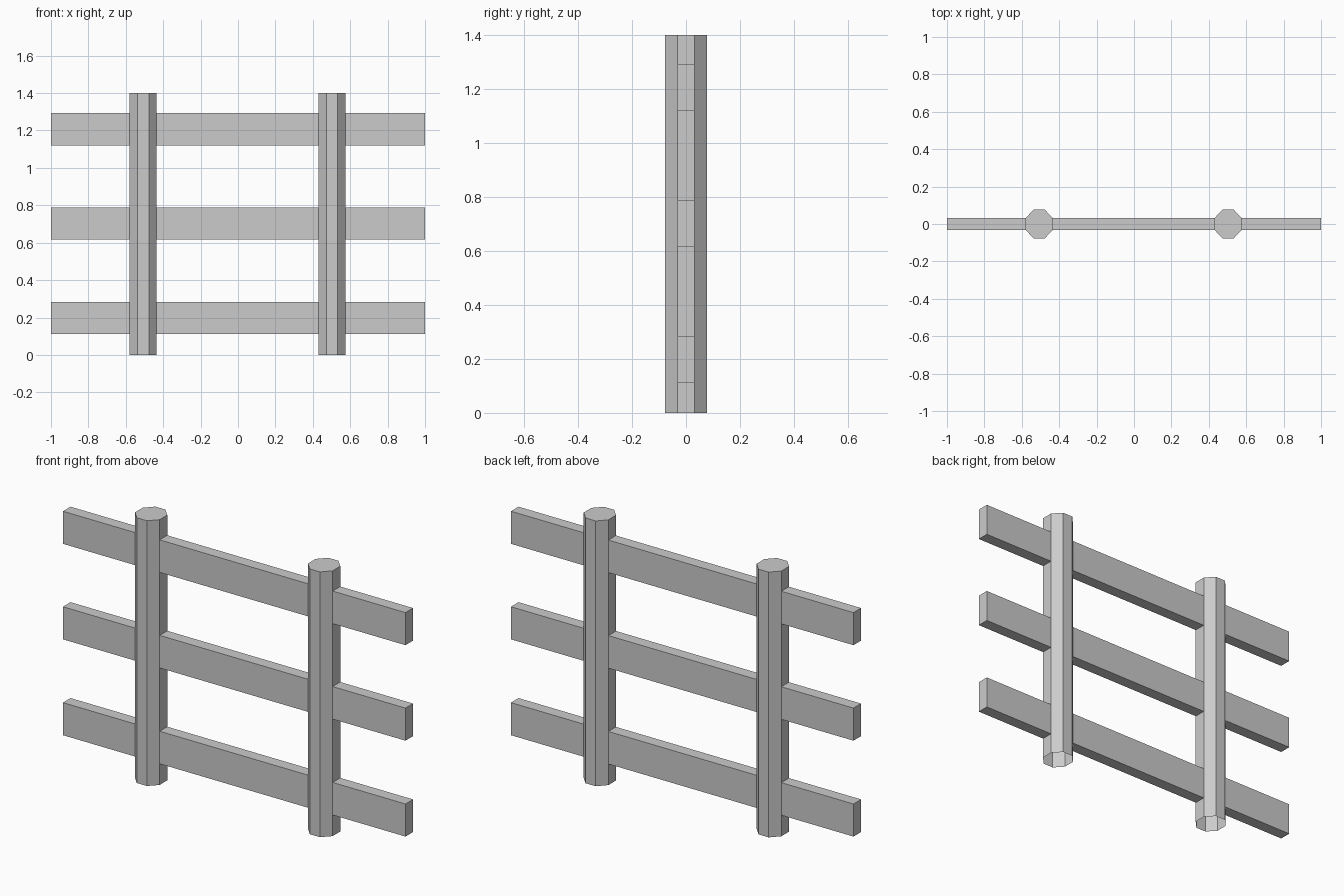
import bpy, bmesh, math
from mathutils import Matrix

if "Cube" in bpy.data.objects:
    bpy.data.objects.remove(bpy.data.objects["Cube"])

POST_HEIGHT = 1.4


def add_mesh(name, bm, location):
    mesh = bpy.data.meshes.new(name)
    bm.to_mesh(mesh)
    bm.free()
    obj = bpy.data.objects.new(name, mesh)
    obj.location = location
    bpy.context.collection.objects.link(obj)


def post(name, x):
    # Octagonal post, capped on top and open at the ground
    bm = bmesh.new()
    r = 1 / math.cos(math.pi / 8)
    bmesh.ops.create_cone(bm, cap_ends=True, segments=8, radius1=r, radius2=r, depth=POST_HEIGHT)
    bmesh.ops.rotate(bm, verts=bm.verts, matrix=Matrix.Rotation(math.pi / 8, 3, 'Z'))
    bmesh.ops.scale(bm, verts=bm.verts, vec=(0.072, 0.077, 1))
    bm.normal_update()
    bmesh.ops.delete(bm, geom=[f for f in bm.faces if f.normal.z < -0.9], context='FACES')
    add_mesh(name, bm, (x, 0, POST_HEIGHT / 2))


def rail(name, z):
    # Flat board running through both posts
    bm = bmesh.new()
    bmesh.ops.create_cube(bm, size=1)
    bmesh.ops.scale(bm, verts=bm.verts, vec=(2.0, 0.063, 0.172))
    add_mesh(name, bm, (0, 0, z))


post("left_post", -0.507)
post("right_post", 0.503)

for name, z in (("lower_rail", 0.197), ("middle_rail", 0.703), ("upper_rail", 1.207)):
    rail(name, z)
